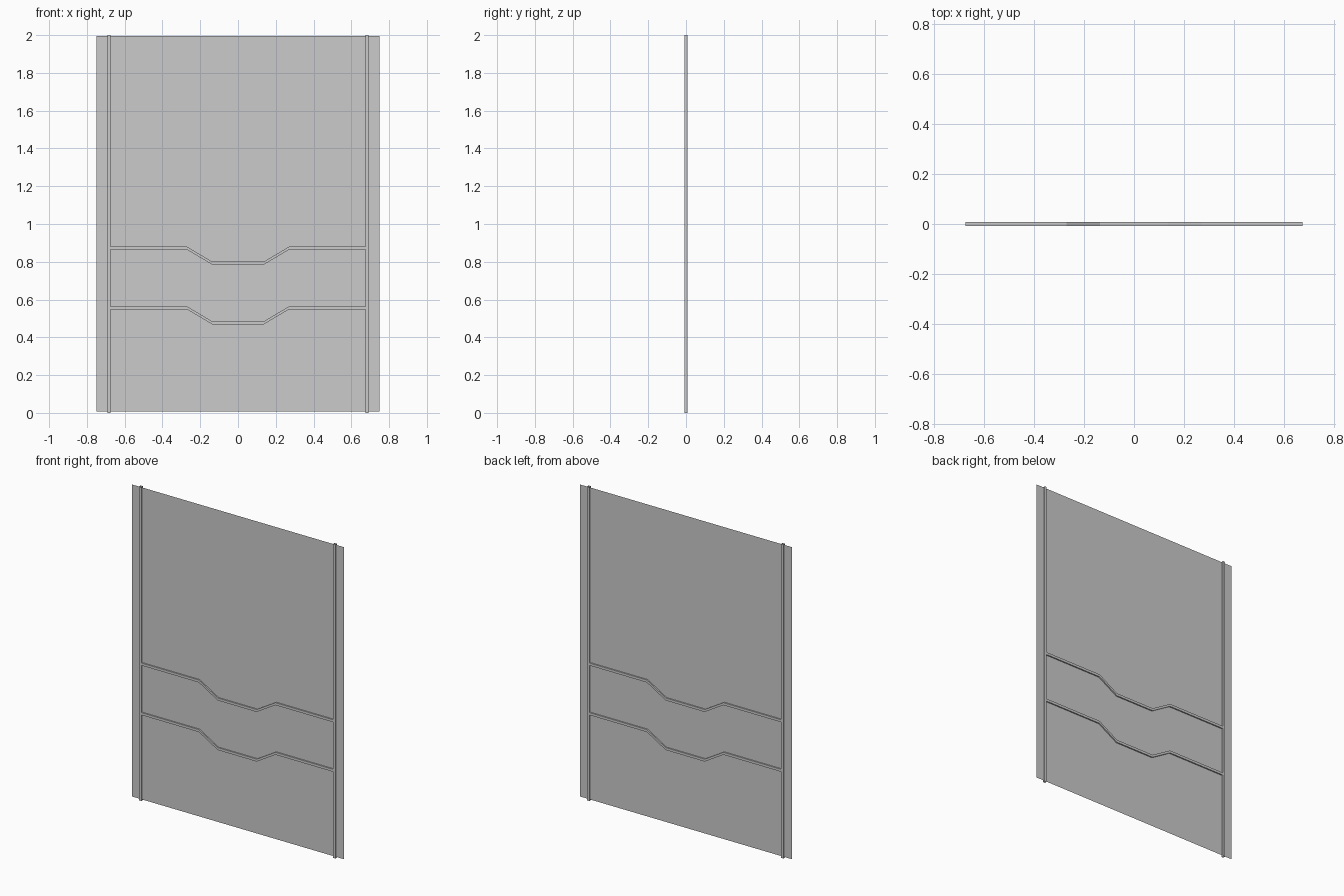
import bpy, bmesh

if "Cube" in bpy.data.objects:
    bpy.data.objects.remove(bpy.data.objects["Cube"])

R = 0.008  # half thickness of the trim


def make(name, verts, faces):
    me = bpy.data.meshes.new(name)
    me.from_pydata(verts, [], faces)
    ob = bpy.data.objects.new(name, me)
    bpy.context.collection.objects.link(ob)
    bm = bmesh.new()
    bm.from_mesh(me)
    bmesh.ops.recalc_face_normals(bm, faces=bm.faces)
    bm.to_mesh(me)
    bm.free()
    return ob


def open_tube(name, rings):
    """Bridge rings of equal size, leaving both ends open."""
    n = len(rings[0])
    faces = [(i * n + j, i * n + (j + 1) % n, (i + 1) * n + (j + 1) % n, (i + 1) * n + j)
             for i in range(len(rings) - 1) for j in range(n)]
    return make(name, [v for ring in rings for v in ring], faces)


# Thin sheet panel
make("door_panel", [(-0.748, 0, 0.007), (0.748, 0, 0.007), (0.748, 0, 1.995), (-0.748, 0, 1.995)],
     [(0, 1, 2, 3)])

# Upright square strips near both edges
corners = [(-R, -R), (R, -R), (R, R), (-R, R)]
for side, s in (("left", -1), ("right", 1)):
    open_tube(side + "_upright_strip",
              [[(s * 0.684 + a, b, z) for a, b in corners] for z in (0, 2)])

# Horizontal strips with a dropped middle
path = [(-0.676, 0), (-0.27, 0), (-0.137, -0.079), (0.137, -0.079), (0.27, 0), (0.676, 0)]
for label, height in (("upper", 0.872), ("lower", 0.556)):
    open_tube(label + "_cross_strip",
              [[(x, b, height + z + a) for a, b in corners] for x, z in path])
